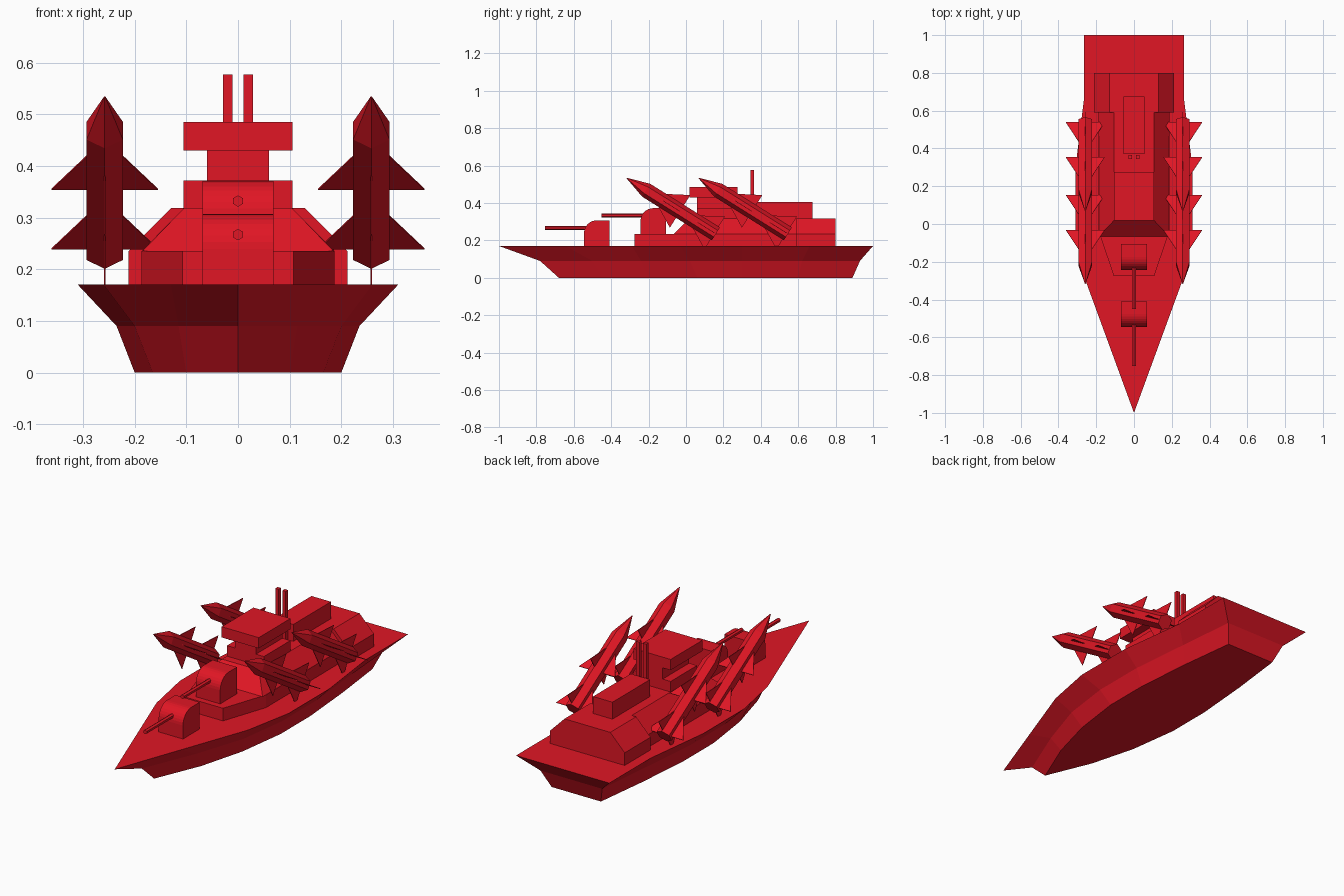
import bpy, bmesh, math
from mathutils import Vector, Matrix

if "Cube" in bpy.data.objects:
    bpy.data.objects.remove(bpy.data.objects["Cube"])

red = bpy.data.materials.new("red")
red.diffuse_color = (0.75, 0.008, 0.018, 1)
red.use_nodes = True
red.node_tree.nodes["Principled BSDF"].inputs["Base Color"].default_value = red.diffuse_color


def finish(name, bm):
    bmesh.ops.recalc_face_normals(bm, faces=bm.faces)
    me = bpy.data.meshes.new(name)
    bm.to_mesh(me)
    bm.free()
    me.materials.append(red)
    ob = bpy.data.objects.new(name, me)
    bpy.context.collection.objects.link(ob)
    return ob


def loft(name, rings):
    """Skin a stack of equal-length rings and cap both ends."""
    bm = bmesh.new()
    vs = [[bm.verts.new(p) for p in r] for r in rings]
    n = len(vs[0])
    for a, b in zip(vs, vs[1:]):
        for i in range(n):
            j = (i + 1) % n
            bm.faces.new((a[i], a[j], b[j], b[i]))
    bm.faces.new(vs[0])
    bm.faces.new(vs[-1])
    return finish(name, bm)


def box(name, hx, y0, y1, z0, z1, cx=0):
    plan = [(cx - hx, y0), (cx + hx, y0), (cx + hx, y1), (cx - hx, y1)]
    return loft(name, [[(x, y, z) for x, y in plan] for z in (z0, z1)])


def mirrored(half):
    """Right-hand outline plus its reflection, sharing centre points."""
    return half + [(-x, y) for x, y in reversed(half) if x > 0]


# Hull: three outlines, keel to deck
levels = [
    (0.0, [(0, -.68), (.1, -.44), (.165, -.2), (.2, .06), (.2, .3), (.175, .6), (.14, .89)]),
    (.09, [(0, -.78), (.115, -.5), (.2, -.24), (.235, .02), (.235, .3), (.205, .62), (.175, .93)]),
    (.17, [(0, -1), (.13, -.645), (.26, -.29), (.31, -.03), (.31, .3), (.265, .66), (.265, 1)]),
]
loft("hull", [[(x, y, z) for x, y in mirrored(h)] for z, h in levels])

# Deckhouse base with tapered front
base = mirrored([(.107, -.275), (.187, -.04), (.187, .59)])
loft("deckhouse_base", [[(x, y, z) for x, y in base] for z in (.165, .235)])

# Sloped middle tier
lower = [(-.185, -.065), (.185, -.065), (.187, .59), (-.187, .59)]
upper = [(-.105, .02), (.105, .02), (.105, .59), (-.105, .59)]
loft("deckhouse_middle", [[(x, y, .235) for x, y in lower], [(x, y, .318) for x, y in upper]])

# Rear house with chamfered shoulders
section = mirrored([(.212, .165), (.212, .235), (.13, .318)])
loft("rear_house", [[(x, y, z) for x, z in section] for y in (.59, .8)])

# Bridge tiers and aft cabin
box("bridge_lower", .105, .06, .275, .318, .372)
box("bridge_neck", .06, .06, .275, .372, .43)
box("bridge_top", .105, .018, .275, .43, .485)
box("aft_cabin", .055, .37, .675, .315, .405)

# Funnel masts
for s, side in ((-1, "left"), (1, "right")):
    box("mast_" + side, .0095, .345, .364, .315, .577, s * .02)

# Gun turrets with rounded front and six-sided barrels
def turret(name, y0, z0):
    r, d, h = .068, .136, .137
    prof = [(y0 + d, z0 + h), (y0 + d, z0), (y0, z0)]
    for i in range(9):
        a = math.pi / 2 * i / 8
        prof.append((y0 + r - r * math.cos(a), z0 + h - r + r * math.sin(a)))
    loft(name, [[(x, y, z) for y, z in prof] for x in (-.069, .069)])
    rings = []
    for y in (y0 - .208, y0 + .03):
        rings.append([(.011 * math.sin(k * math.pi / 3), y,
                       z0 + .097 + .011 * math.cos(k * math.pi / 3)) for k in range(6)])
    loft(name + "_barrel", rings)


turret("front_turret", -.545, .17)
turret("rear_turret", -.243, .235)


# Missiles: hexagonal body, cone nose and two sets of four fins
tilt = math.radians(32)
axis = Vector((0, -math.cos(tilt), math.sin(tilt)))
up = Vector((0, math.sin(tilt), math.cos(tilt)))
side_dir = Vector((1, 0, 0))


def missile(name, cx, ty):
    tail = Vector((cx, ty, .235))

    def at(along, out, ang):
        return tail + axis * along + (up * math.cos(ang) + side_dir * math.sin(ang)) * out

    rings = []
    for along, rad in ((0, .0405), (.44, .0405), (.563, .0015)):
        rings.append([at(along, rad, k * math.pi / 3) for k in range(6)])
    loft(name + "_body", rings)
    bm = bmesh.new()
    for start in (.008, .226):
        for k in range(4):
            a = k * math.pi / 2
            t = side_dir.cross(axis) if k % 2 else side_dir
            tri = [at(start, .02, a), at(start, .103, a), at(start + .148, .02, a)]
            lo = [bm.verts.new(p - t * .0015) for p in tri]
            hi = [bm.verts.new(p + t * .0015) for p in tri]
            bm.faces.new(lo)
            bm.faces.new(hi)
            for i in range(3):
                j = (i + 1) % 3
                bm.faces.new((lo[i], lo[j], hi[j], hi[i]))
    finish(name + "_fins", bm)


for s, side in ((-1, "left"), (1, "right")):
    for ty, place in ((.16, "front"), (.545, "rear")):
        missile(f"{place}_{side}_missile", s * .258, ty)
